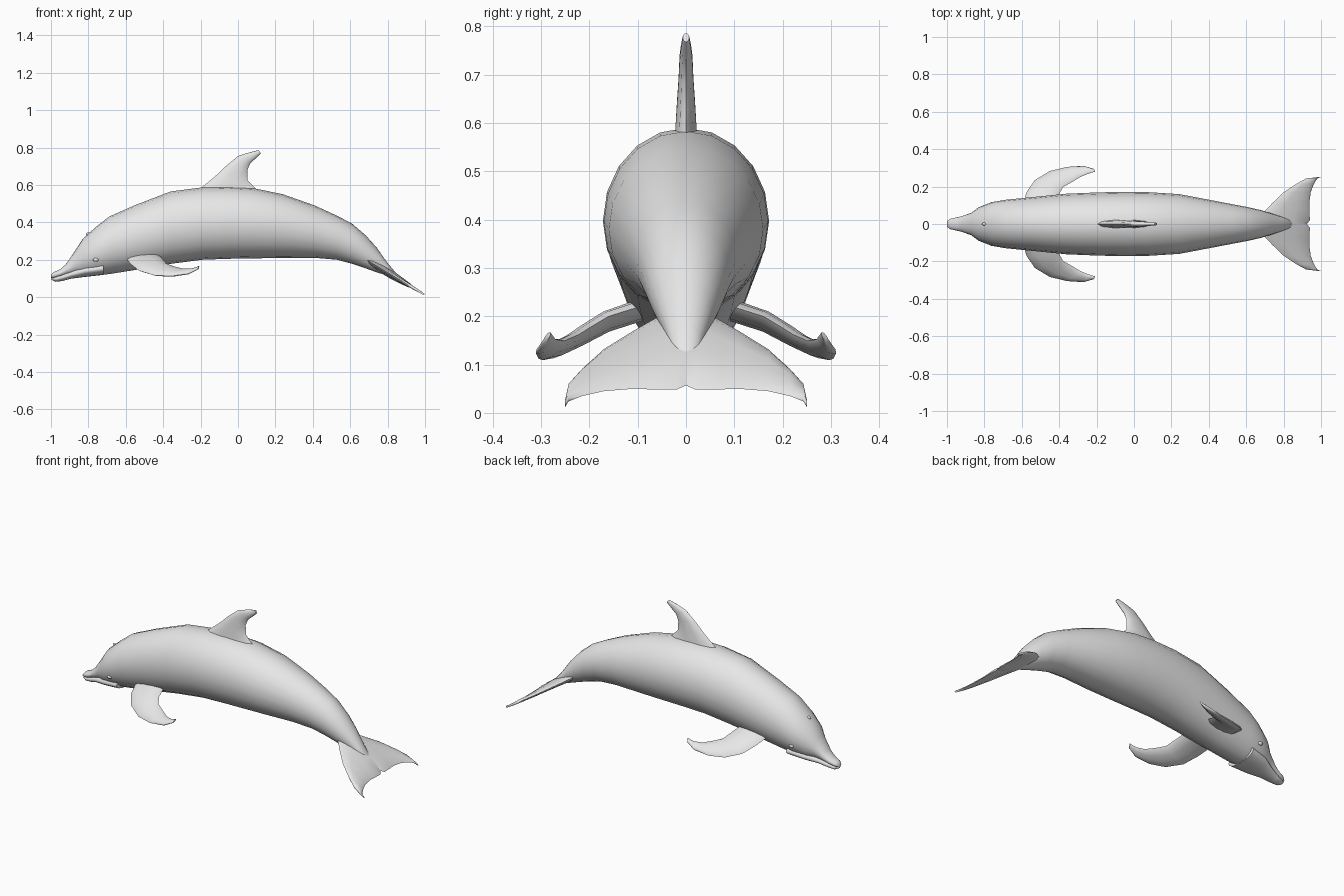
import bpy, bmesh
from math import sin, cos, pi, radians
from mathutils import Vector

cube = bpy.data.objects.get("Cube")
if cube:
    bpy.data.objects.remove(cube, do_unlink=True)

grey = bpy.data.materials.new("skin_grey")
grey.use_nodes = True
GREY = (0.8, 0.8, 0.8, 1)
grey.diffuse_color = GREY
grey.node_tree.nodes["Principled BSDF"].inputs["Base Color"].default_value = GREY


def loft(name, rings, mirror=False):
    """Skin a list of equally long point rings and close both ends."""
    bm = bmesh.new()
    loops = [[bm.verts.new(p) for p in ring] for ring in rings]
    n = len(loops[0])
    for a, b in zip(loops, loops[1:]):
        for i in range(n):
            j = (i + 1) % n
            bm.faces.new((a[i], a[j], b[j], b[i]))
    bm.faces.new(loops[0])
    bm.faces.new(loops[-1])
    bmesh.ops.recalc_face_normals(bm, faces=bm.faces)
    mesh = bpy.data.meshes.new(name)
    bm.to_mesh(mesh)
    bm.free()
    mesh.materials.append(grey)
    mesh.shade_smooth()
    mesh.set_sharp_from_angle(angle=radians(70))
    obj = bpy.data.objects.new(name, mesh)
    bpy.context.collection.objects.link(obj)
    if mirror:
        mod = obj.modifiers.new("mirror", "MIRROR")
        mod.use_axis = (False, True, False)
        mod.use_mirror_merge = False
    return obj


def trunk_ring(x, top, bottom, half_width, sides=20):
    mid, h = (top + bottom) / 2, (top - bottom) / 2
    return [(x, half_width * cos(2 * pi * i / sides), mid + h * sin(2 * pi * i / sides))
            for i in range(sides)]


def fin_ring(lead, trail, half_thick, normal, sides=10):
    lead, trail = Vector(lead), Vector(trail)
    mid, half = (lead + trail) / 2, (trail - lead) / 2
    n = Vector(normal).normalized() * half_thick
    return [mid + half * cos(2 * pi * i / sides) + n * sin(2 * pi * i / sides)
            for i in range(sides)]


# Body with upper beak: x, top, bottom, half width
body = [
    (-1.0, .118, .104, .014), (-.985, .134, .1, .027), (-.95, .149, .108, .035),
    (-.92, .176, .116, .042), (-.87, .25, .118, .06), (-.83, .312, .113, .09),
    (-.76, .375, .117, .117), (-.69, .43, .123, .129), (-.55, .492, .145, .143),
    (-.36, .565, .178, .162), (-.19, .587, .2, .169), (-.05, .59, .205, .172),
    (.08, .583, .207, .17), (.24, .55, .21, .16), (.41, .49, .21, .128),
    (.53, .435, .2, .105), (.61, .393, .178, .09), (.68, .333, .155, .074),
    (.74, .267, .133, .055), (.8, .182, .115, .035), (.87, .1, .08, .015)]
loft("body", [trunk_ring(*s) for s in body])

# Lower jaw
jaw = [(-.996, .104, .092, .013), (-.975, .112, .082, .025), (-.94, .125, .086, .034),
       (-.89, .144, .099, .05), (-.82, .172, .108, .083), (-.72, .19, .119, .1)]
loft("lower_jaw", [trunk_ring(*s) for s in jaw])

# Dorsal fin: lead x, lead z, trail x, trail z, half thickness
dorsal = [
    (-.25, .55, .13, .545, .026), (-.19, .59, .085, .59, .023), (-.12, .648, .052, .625, .02),
    (-.06, .705, .05, .68, .016), (0, .754, .065, .715, .014),
    (.055, .772, .095, .742, .011), (.11, .786, .123, .768, .007)]
loft("dorsal_fin", [fin_ring((a, 0, b), (c, 0, d), t, (0, 1, 0))
                    for a, b, c, d, t in dorsal])

# Pectoral fins: leading point, trailing point, half thickness
pectoral = [
    ((-.6, .08, .21), (-.42, .08, .225), .022),
    ((-.575, .17, .178), (-.4, .16, .2), .02),
    ((-.53, .235, .142), (-.38, .197, .178), .018),
    ((-.45, .283, .117), (-.335, .222, .162), .015),
    ((-.36, .305, .112), (-.285, .252, .149), .012),
    ((-.27, .311, .124), (-.24, .27, .152), .009),
    ((-.215, .295, .148), (-.207, .28, .166), .005)]
loft("pectoral_fins", [fin_ring(a, b, t, (-.1, .4, .9)) for a, b, t in pectoral], True)


# Tail flukes lie on a sloping plane: y, lead x, trail x, half thickness
def fluke_point(x, y):
    return (x, y, .612 - .6 * x)


fluke = [
    (0, .64, .925, .022), (.02, .655, .94, .021), (.07, .7, .939, .017),
    (.11, .738, .937, .014), (.17, .8, .945, .011), (.215, .868, .962, .009),
    (.243, .92, .98, .007), (.25, .975, .997, .005)]
loft("tail_flukes", [fin_ring(fluke_point(a, y), fluke_point(b, y), t, (.5, 0, .85))
                     for y, a, b, t in fluke], True)


# Eyes and blowhole: small low bumps
def bump(name, location, scale):
    bpy.ops.mesh.primitive_uv_sphere_add(segments=12, ring_count=8, radius=1,
                                         location=location)
    obj = bpy.context.object
    obj.name = name
    obj.scale = scale
    obj.data.materials.append(grey)
    obj.data.shade_smooth()


for side, label in ((1, "left"), (-1, "right")):
    bump(label + "_eye", (-.76, side * .107, .2), (.015, .01, .01))
bump("blowhole", (-.8, 0, .338), (.012, .009, .008))
